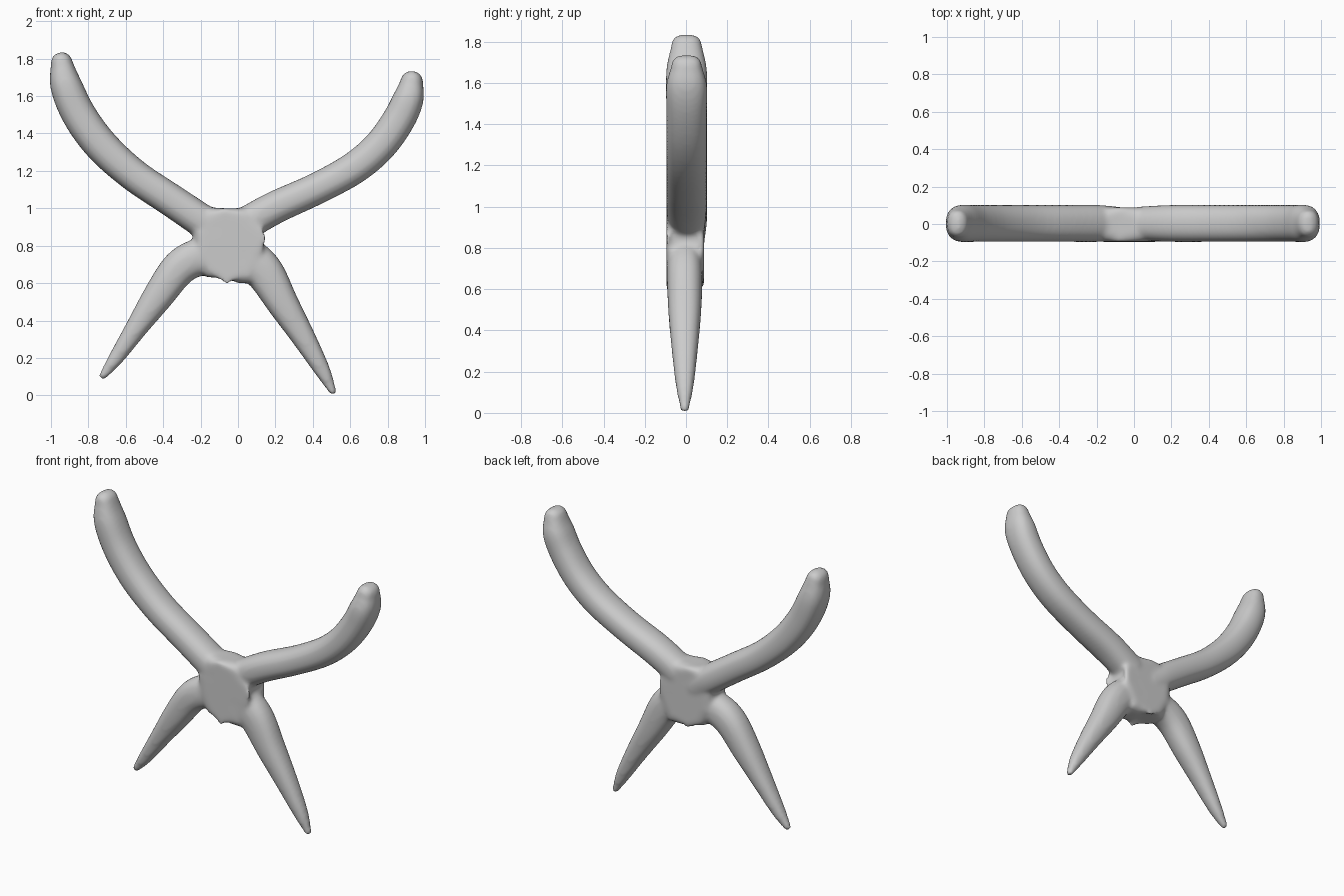
import bpy, bmesh, math
from mathutils import Vector

if "Cube" in bpy.data.objects:
    bpy.data.objects.remove(bpy.data.objects["Cube"])

grey = bpy.data.materials.new("plain_grey")
grey.diffuse_color = (0.6, 0.6, 0.6, 1)
grey.use_nodes = True
grey.node_tree.nodes["Principled BSDF"].inputs["Base Color"].default_value = grey.diffuse_color


def spline(pts, steps=5):
    """Smooth sampling of (x, z, half width, half depth) stations."""
    p = [Vector(q) for q in pts]
    p = [2 * p[0] - p[1]] + p + [2 * p[-1] - p[-2]]
    out = []
    for i in range(1, len(p) - 2):
        a, b, c, d = p[i - 1:i + 3]
        for k in range(steps):
            t = k / steps
            out.append(0.5 * (2 * b + (c - a) * t + (2 * a - 5 * b + 4 * c - d) * t**2
                              + (3 * b - a - 3 * c + d) * t**3))
    return out + [p[-2]]


def limb(bm, pts, y, tip, n=24):
    """Tapered limb from a rounded tip to a root buried in the body."""
    s = spline(pts)
    rings = []
    first = Vector((s[0][0], s[0][1]))
    out_dir = (first - Vector((s[1][0], s[1][1]))).normalized()
    for k in range(1, 6):                       # rounded tip
        a = math.pi / 2 * k / 6
        c = first + out_dir * tip * math.cos(a)
        rings.append((c, out_dir, s[0][2] * math.sin(a), s[0][3] * (0.35 + 0.65 * math.sin(a))))
    for i, q in enumerate(s):
        a, b = s[max(i - 1, 0)], s[min(i + 1, len(s) - 1)]
        d = Vector((a[0] - b[0], a[1] - b[1])).normalized()
        rings.append((Vector((q[0], q[1])), d, q[2], q[3]))
    loops = []
    for c, d, w, h in rings:
        loop = []
        for j in range(n):
            t = 2 * math.pi * j / n
            u, v = [math.copysign(abs(f) ** 0.85, f) for f in (math.cos(t), math.sin(t))]
            loop.append(bm.verts.new((c.x + d.y * u * w, y + v * h, c.y - d.x * u * w)))
        loops.append(loop)
    for A, B in zip(loops, loops[1:]):
        for j in range(n):
            bm.faces.new((A[j], A[(j + 1) % n], B[(j + 1) % n], B[j]))
    bm.faces.new(loops[0][::-1])
    bm.faces.new(loops[-1])


bm = bmesh.new()
D = 0.099
# left arm
limb(bm, [(-.943, 1.78, .058, .075), (-.92, 1.66, .085, D), (-.85, 1.50, .092, D), (-.73, 1.335, .092, D),
          (-.56, 1.18, .088, D), (-.36, 1.045, .088, D), (-.19, .93, .09, D), (-.08, .85, .09, .088)], .003, .055)
# right arm
limb(bm, [(.93, 1.68, .06, .075), (.912, 1.59, .082, D), (.86, 1.475, .088, D), (.76, 1.335, .088, D),
          (.62, 1.215, .087, D), (.42, 1.105, .085, D), (.2, 1.005, .088, D), (.03, .91, .09, .09)], .003, .055)
# left leg
limb(bm, [(-.722, .105, .022, .022), (-.655, .195, .04, .042), (-.54, .365, .06, .064), (-.43, .525, .082, .08),
          (-.32, .675, .095, .088), (-.22, .735, .1, .085), (-.1, .75, .1, .08)], -.006, .02)
# right leg
limb(bm, [(.507, .02, .02, .022), (.45, .135, .043, .044), (.35, .31, .064, .064), (.24, .49, .085, .08),
          (.135, .665, .105, .087), (.02, .76, .11, .085)], -.006, .02)

# central body slab
outline = [(-.24, .88), (-.17, 1.005), (-.08, 1.0), (.06, 1.0), (.14, .92), (.12, .84),
           (.15, .74), (.08, .60), (0, .60), (-.06, .628), (-.17, .632), (-.23, .74)]
back = [bm.verts.new((x, .088, z)) for x, z in outline]
front = [bm.verts.new((x, -.095, z)) for x, z in outline]
new_faces = [bm.faces.new(back), bm.faces.new(front[::-1])]
for i in range(len(outline)):
    j = (i + 1) % len(outline)
    new_faces.append(bm.faces.new((front[i], front[j], back[j], back[i])))
rim = [e for e in new_faces[0].edges] + [e for e in new_faces[1].edges]
bmesh.ops.bevel(bm, geom=rim, offset=.05, segments=4, profile=.5, affect='EDGES', clamp_overlap=True)
bmesh.ops.recalc_face_normals(bm, faces=bm.faces)

me = bpy.data.meshes.new("branching_body")
bm.to_mesh(me)
bm.free()
me.materials.append(grey)
ob = bpy.data.objects.new("branching_body", me)
bpy.context.collection.objects.link(ob)

# fuse the parts and soften the joins
fuse = ob.modifiers.new("fuse", 'REMESH')
fuse.mode = 'VOXEL'
fuse.voxel_size = .013
fuse.use_smooth_shade = True
soft = ob.modifiers.new("soften", 'SMOOTH')
soft.factor = .5
soft.iterations = 8
